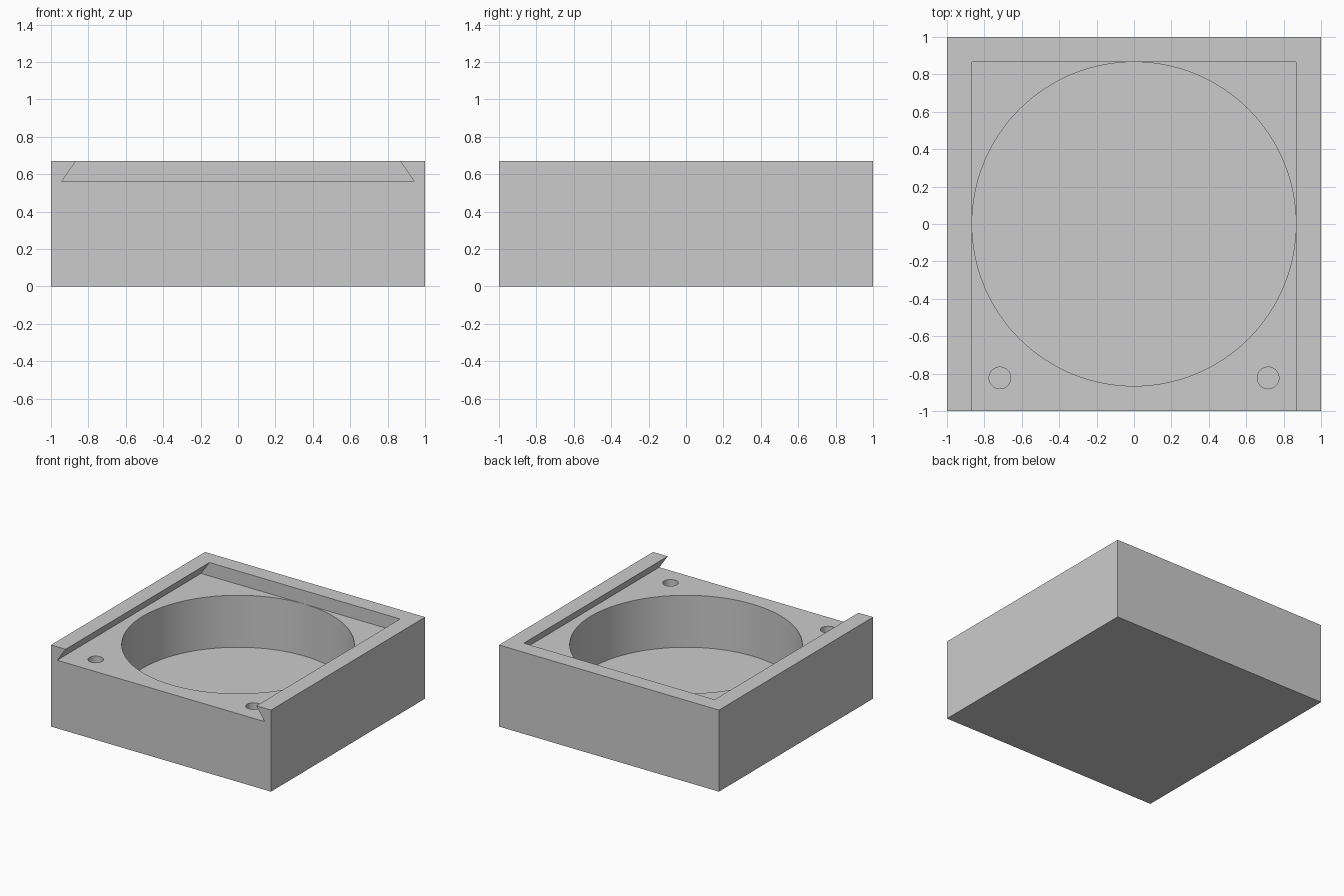
import bpy
import bmesh
from math import radians

cube = bpy.data.objects.get("Cube")
if cube:
    bpy.data.objects.remove(cube, do_unlink=True)

HEIGHT, LEDGE, FLOOR = 0.67, 0.56, 0.133
RIM, UNDERCUT = 0.867, 0.943

grey = bpy.data.materials.new("light_grey")
grey.use_nodes = True
grey.diffuse_color = (0.6, 0.6, 0.6, 1)
grey.node_tree.nodes["Principled BSDF"].inputs["Base Color"].default_value = (0.6, 0.6, 0.6, 1)


def prism(name, profile, y0, y1):
    """Extrude an x-z profile from y0 to y1."""
    bm = bmesh.new()
    face = bm.faces.new([bm.verts.new((x, y0, z)) for x, z in profile])
    moved = bmesh.ops.extrude_face_region(bm, geom=[face])["geom"]
    bmesh.ops.translate(bm, vec=(0, y1 - y0, 0),
                        verts=[v for v in moved if isinstance(v, bmesh.types.BMVert)])
    bmesh.ops.recalc_face_normals(bm, faces=bm.faces)
    mesh = bpy.data.meshes.new(name)
    bm.to_mesh(mesh)
    bm.free()
    mesh.materials.append(grey)
    obj = bpy.data.objects.new(name, mesh)
    bpy.context.collection.objects.link(obj)
    return obj


def cylinder(name, x, y, radius, bottom, top, sides):
    bpy.ops.mesh.primitive_cylinder_add(vertices=sides, radius=radius, depth=top - bottom,
                                        location=(x, y, (top + bottom) / 2))
    obj = bpy.context.object
    obj.name = name
    obj.data.materials.append(grey)
    return obj


# Solid block
box = prism("box_body", [(-1, 0), (1, 0), (1, HEIGHT), (-1, HEIGHT)], -1, 1)

# Dovetail slot for a sliding lid, open at the front
half = [(UNDERCUT, LEDGE), (RIM, HEIGHT), (RIM, HEIGHT + 0.1)]
slot = prism("lid_slot_cutter", half + [(-x, z) for x, z in reversed(half)], -1.1, RIM)

# Round pocket and two small holes near the front corners
cutters = [slot, cylinder("pocket_cutter", 0, 0, RIM - 0.001, FLOOR, LEDGE + 0.05, 128)]
for side, x in (("left", 0.717), ("right", -0.717)):
    cutters.append(cylinder(side + "_hole_cutter", x, -0.823, 0.058,
                            LEDGE - 0.11, LEDGE + 0.05, 32))

bpy.ops.object.select_all(action="DESELECT")
bpy.context.view_layer.objects.active = box
box.select_set(True)
for cutter in cutters:
    cutter.hide_render = True
    mod = box.modifiers.new(cutter.name, "BOOLEAN")
    mod.operation = "DIFFERENCE"
    mod.solver = "EXACT"
    mod.object = cutter
    bpy.ops.object.modifier_apply(modifier=mod.name)
    bpy.data.objects.remove(cutter, do_unlink=True)

bpy.ops.object.shade_smooth_by_angle(angle=radians(30))
